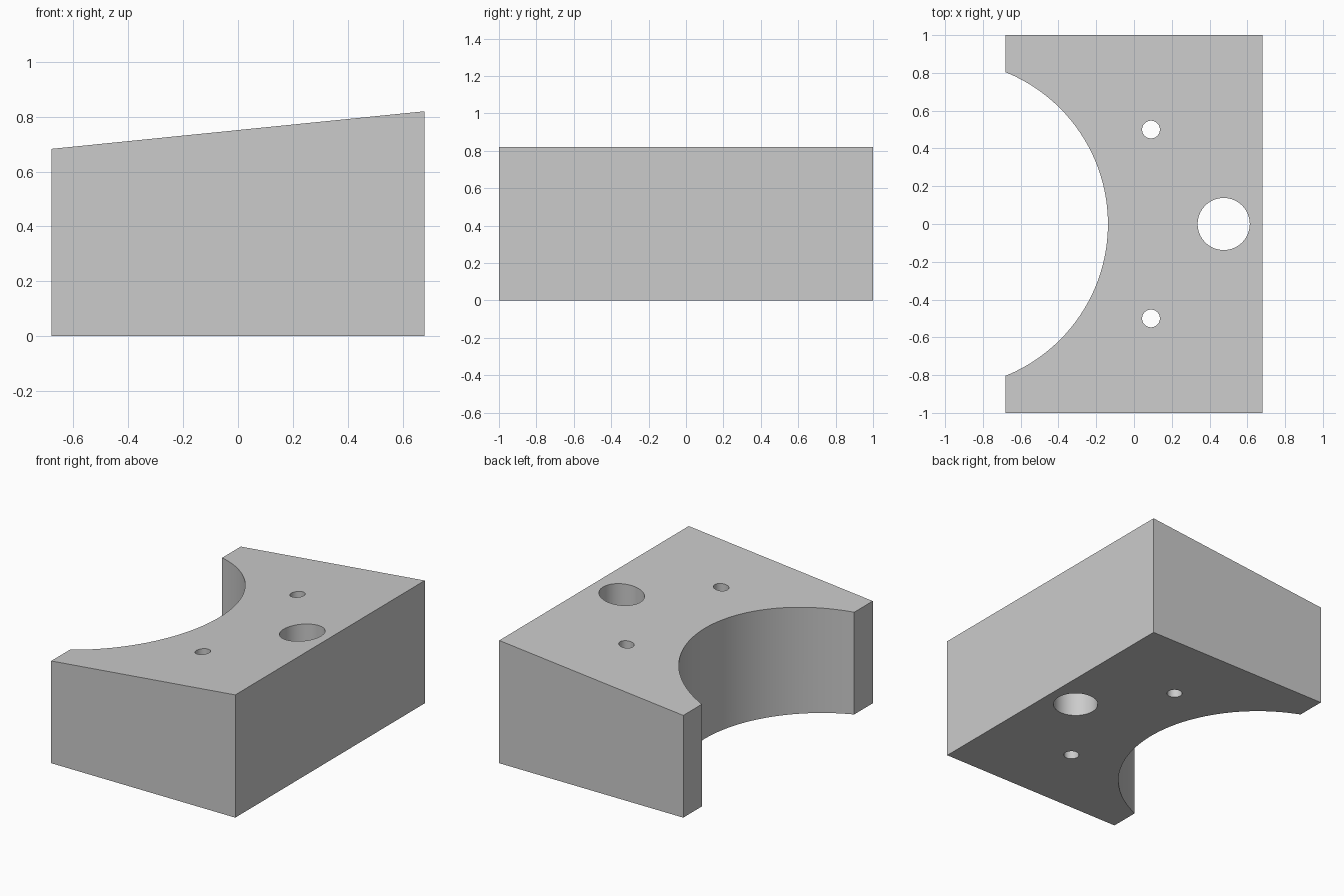
import bpy
import bmesh
from math import radians
from mathutils import Vector

old = bpy.data.objects.get("Cube")
if old:
    bpy.data.objects.remove(old)

HALF_X, HALF_Y = 0.68, 1.0
LOW, HIGH = 0.683, 0.82

grey = bpy.data.materials.new("plain grey")
grey.use_nodes = True
colour = (0.6, 0.6, 0.6, 1)
grey.diffuse_color = colour
grey.node_tree.nodes["Principled BSDF"].inputs["Base Color"].default_value = colour


def add_object(name, bm):
    mesh = bpy.data.meshes.new(name)
    bm.to_mesh(mesh)
    bm.free()
    obj = bpy.data.objects.new(name, mesh)
    bpy.context.collection.objects.link(obj)
    mesh.materials.append(grey)
    return obj


# Block with a sloping top, extruded from its side profile
bm = bmesh.new()
profile = [(-HALF_X, 0), (HALF_X, 0), (HALF_X, HIGH), (-HALF_X, LOW)]
face = bm.faces.new([bm.verts.new((x, -HALF_Y, z)) for x, z in profile])
grown = bmesh.ops.extrude_face_region(bm, geom=[face])
bmesh.ops.translate(bm, vec=Vector((0, 2 * HALF_Y, 0)),
                    verts=[v for v in grown["geom"] if isinstance(v, bmesh.types.BMVert)])
bmesh.ops.recalc_face_normals(bm, faces=bm.faces)
block = add_object("sloped_block", bm)


# Vertical round cutters: side recess, large hole and two small holes
def cut_round(name, x, y, radius, sides):
    bm = bmesh.new()
    bmesh.ops.create_cone(bm, cap_ends=True, segments=sides,
                          radius1=radius, radius2=radius, depth=2)
    bmesh.ops.translate(bm, verts=bm.verts, vec=Vector((x, y, 0.4)))
    cutter = add_object(name, bm)
    cutter.hide_render = True
    cutter.hide_viewport = True
    cut = block.modifiers.new(name, "BOOLEAN")
    cut.operation = "DIFFERENCE"
    cut.solver = "EXACT"
    cut.object = cutter
    return cutter


cutters = [cut_round("recess_cutter", -1.005, 0, 0.867, 128),
           cut_round("large_hole_cutter", 0.475, 0, 0.138, 64)]
for side, y in (("front", -0.5), ("back", 0.5)):
    cutters.append(cut_round(side + "_small_hole_cutter", 0.09, y, 0.047, 48))

# Apply the cuts and remove the cutters
bpy.context.view_layer.update()
graph = bpy.context.evaluated_depsgraph_get()
result = bpy.data.meshes.new_from_object(block.evaluated_get(graph))
block.modifiers.clear()
block.data = result
result.materials.clear()
result.materials.append(grey)
for cutter in cutters:
    bpy.data.objects.remove(cutter)

# Smooth curved walls with sharp rims
bpy.ops.object.select_all(action="DESELECT")
block.select_set(True)
bpy.context.view_layer.objects.active = block
bpy.ops.object.shade_smooth_by_angle(angle=radians(30))
